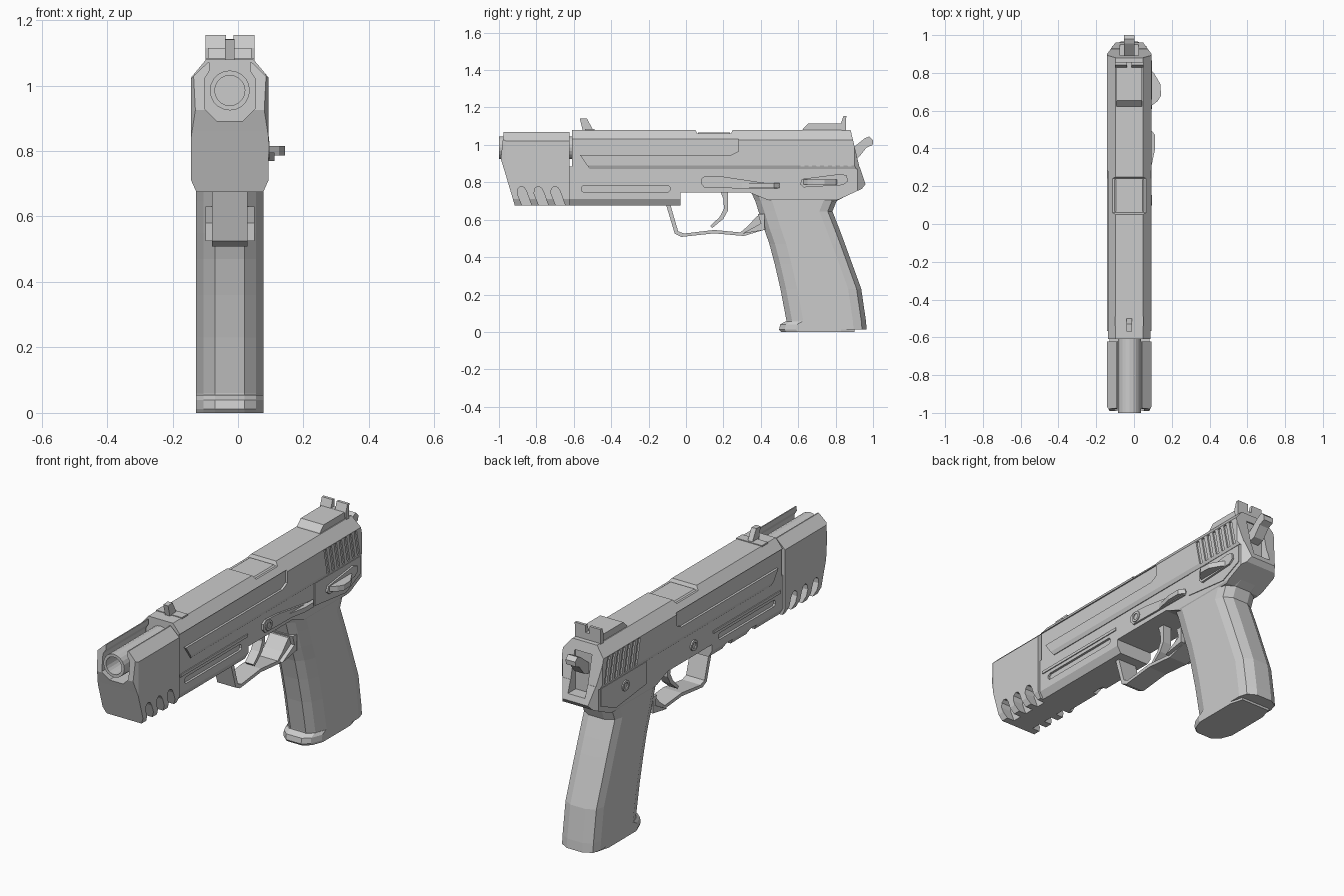
import bpy, bmesh, math
from mathutils import Vector

CX = -0.025  # centre plane of the body
steel = bpy.data.materials.new("plain_grey")
steel.diffuse_color = (0.6, 0.6, 0.6, 1)


def finish(name, bm):
    bmesh.ops.recalc_face_normals(bm, faces=bm.faces)
    me = bpy.data.meshes.new(name)
    bm.to_mesh(me)
    bm.free()
    me.materials.append(steel)
    ob = bpy.data.objects.new(name, me)
    bpy.context.collection.objects.link(ob)
    return ob


def prism(name, pts, axis, a, b):
    """Extrude a profile along an axis: x takes (y,z), y takes (x,z), z takes (x,y)."""
    bm = bmesh.new()

    def at(p, t):
        v = {'x': (t, p[0], p[1]), 'y': (p[0], t, p[1]), 'z': (p[0], p[1], t)}[axis]
        return bm.verts.new((v[0] + CX, v[1], v[2]))
    lo = [at(p, a) for p in pts]
    hi = [at(p, b) for p in pts]
    bm.faces.new(lo)
    bm.faces.new(hi)
    for i in range(len(pts)):
        j = (i + 1) % len(pts)
        bm.faces.new((lo[i], lo[j], hi[j], hi[i]))
    return finish(name, bm)


def loft(name, levels, back=0.045):
    """Stack rounded sections given as (z, front y, back y)."""
    bm = bmesh.new()
    rings = []
    for z, f, r in levels:
        half = [(0.045, f), (0.08, f + 0.03), (0.103, f + 0.09),
                (0.103, r - 0.07), (0.09, r - 0.025), (back, r)]
        rings.append([bm.verts.new((x + CX, y, z)) for x, y in sym(half)])
    bm.faces.new(rings[0])
    bm.faces.new(rings[-1])
    for p, q in zip(rings, rings[1:]):
        for i in range(len(p)):
            j = (i + 1) % len(p)
            bm.faces.new((p[i], p[j], q[j], q[i]))
    return finish(name, bm)


def sym(half):
    return half + [(-x, v) for x, v in reversed(half)]


def rect(a0, a1, b0, b1):
    return [(a0, b0), (a1, b0), (a1, b1), (a0, b1)]


def circle(u, v, r, n=16):
    return [(u + r * math.cos(2 * math.pi * i / n), v + r * math.sin(2 * math.pi * i / n))
            for i in range(n)]


def boolean(ob, tools, op='DIFFERENCE'):
    bpy.context.view_layer.objects.active = ob
    for t in tools:
        m = ob.modifiers.new("cut", 'BOOLEAN')
        m.operation, m.solver, m.object = op, 'EXACT', t
        bpy.ops.object.modifier_apply(modifier=m.name)
        bpy.data.objects.remove(t, do_unlink=True)


def both_sides(pts, inner, outer=0.2):
    return [prism("cutter", pts, 'x', inner, outer), prism("cutter", pts, 'x', -outer, -inner)]


# Plan outline that trims the rear corners of slide and frame
def plan():
    return prism("trim", sym([(0.118, -1.1), (0.118, 0.90), (0.07, 0.965)]), 'z', 0.5, 1.2)


# Slide: side profile trimmed by its cross-section
slide = prism("slide", [(-0.61, 0.87), (-0.61, 1.08), (0.88, 1.08), (0.93, 0.87)], 'x', -0.2, 0.2)
section = sym([(0.106, 0.86), (0.118, 0.89), (0.118, 1.025), (0.072, 1.08), (0.072, 1.1)])
boolean(slide, [prism("trim", section, 'y', -1, 1.1), plan()], 'INTERSECT')
cuts = both_sides([(-0.7, 0.945), (0.24, 0.945), (0.28, 0.965), (0.28, 1.032), (-0.7, 1.032)], 0.106)
cuts += both_sides([(-0.7, 0.85), (-0.50, 0.85), (-0.57, 0.95), (-0.7, 0.95)], 0.106)
for i in range(7):  # grip serrations
    y = 0.585 + i * 0.042
    cuts += both_sides([(y, 1.02), (y + 0.02, 1.02), (y + 0.048, 0.885), (y + 0.028, 0.885)], 0.110)
cuts.append(prism("cutter", [(0.04, 1.1), (0.06, 1.06), (0.24, 1.06), (0.26, 1.1)], 'x', -0.2, 0.2))
cuts.append(prism("cutter", rect(-0.05, 0.05, 0.84, 1.03), 'y', 0.885, 1.1))
boolean(slide, cuts)

# Ejection port cover
prism("chamber_block", sym([(0.09, 1.03), (0.088, 1.052), (0.07, 1.066)]), 'y', 0.065, 0.235)

# Muzzle weight, open on top around the barrel
weight = prism("muzzle_weight", [(-0.975, 1.07), (-0.99, 0.925), (-0.97, 0.86), (-0.915, 0.675),
                                 (-0.622, 0.675), (-0.622, 1.07)], 'x', -0.2, 0.2)
section = sym([(0.10, 0.67), (0.118, 0.71), (0.118, 1.022), (0.068, 1.07), (0.068, 1.08)])
front_plan = sym([(0.10, -1.0), (0.118, -0.965), (0.118, -0.6)])
boolean(weight, [prism("trim", section, 'y', -1.1, -0.5),
                 prism("trim", front_plan, 'z', 0.5, 1.2)], 'INTERSECT')
channel = sym([(0.04, 0.892), (0.078, 0.93), (0.078, 1.02), (0.062, 1.045), (0.062, 1.2)])
cuts = [prism("cutter", channel, 'y', -1.1, -0.5)]
for y in (-0.85, -0.76, -0.67):  # side vents
    cuts += both_sides([(y - 0.02, 0.66), (y - 0.052, 0.74), (y - 0.05, 0.765), (y - 0.035, 0.778),
                        (y - 0.015, 0.772), (y - 0.002, 0.75), (y + 0.03, 0.66)], 0.06)
boolean(weight, cuts)

# Barrel
barrel = prism("barrel", circle(0, 0.985, 0.061, 20), 'y', -1.0, -0.5)
boolean(barrel, [prism("cutter", circle(0, 0.985, 0.046, 20), 'y', -1.1, -0.8)])

# Frame
frame = prism("frame", [(-0.622, 0.885), (-0.622, 0.675), (-0.03, 0.675), (-0.03, 0.745),
                        (0.34, 0.745), (0.45, 0.70), (0.80, 0.70), (0.94, 0.765),
                        (0.96, 0.79), (0.928, 0.885)], 'x', -0.2, 0.2)
section = sym([(0.085, 0.66), (0.085, 0.675), (0.106, 0.71), (0.106, 0.9)])
boolean(frame, [prism("trim", section, 'y', -1, 1.1), plan()], 'INTERSECT')
cuts = both_sides([(-0.56, 0.757), (-0.55, 0.748), (-0.095, 0.748), (-0.085, 0.757),
                   (-0.085, 0.773), (-0.095, 0.782), (-0.55, 0.782), (-0.56, 0.773)], 0.094)
for y in (-0.42, -0.22):  # notches under the left edge
    cuts.append(prism("cutter", [(y, 0.66), (y + 0.015, 0.705), (y + 0.065, 0.705), (y + 0.08, 0.66)],
                      'x', -0.2, -0.06))
cuts.append(prism("cutter", rect(-0.05, 0.05, 0.82, 1.03), 'y', 0.885, 1.1))
boolean(frame, cuts)
# Raised ribs along the frame and the rear side panels
for s in (-1, 1):
    prism("frame_rib", rect(-0.60, -0.04, 0.80, 0.815), 'x', s * 0.10, s * 0.111)
    prism("rear_panel", [(0.52, 0.75), (0.78, 0.72), (0.90, 0.775), (0.90, 0.868), (0.52, 0.868)],
          'x', s * 0.09, s * 0.110)

# Grip and magazine base
loft("grip", [(0.012, 0.537, 0.966), (0.06, 0.537, 0.962), (0.23, 0.505, 0.937),
              (0.36, 0.475, 0.89), (0.47, 0.446, 0.85), (0.55, 0.418, 0.82),
              (0.645, 0.388, 0.783), (0.70, 0.37, 0.805), (0.755, 0.345, 0.91)])
loft("magazine_base", [(0, 0.508, 0.90), (0.012, 0.498, 0.90), (0.04, 0.503, 0.90),
                       (0.055, 0.53, 0.90)], 0.085)

# Trigger guard, its rear brace and the trigger
prism("trigger_guard", [(-0.108, 0.685), (-0.06, 0.525), (-0.025, 0.508), (0.15, 0.527), (0.31, 0.513),
                        (0.43, 0.55), (0.43, 0.63), (0.38, 0.62), (0.33, 0.565), (0.29, 0.532),
                        (0.15, 0.545), (-0.01, 0.526), (-0.042, 0.538), (-0.085, 0.685)],
      'x', -0.054, 0.054)
prism("guard_brace", [(0.30, 0.525), (0.42, 0.545), (0.42, 0.63), (0.385, 0.63), (0.40, 0.58)],
      'x', -0.075, 0.075)
prism("trigger", [(0.18, 0.76), (0.225, 0.76), (0.225, 0.65), (0.20, 0.605), (0.14, 0.555),
                  (0.13, 0.566), (0.18, 0.615), (0.203, 0.66), (0.20, 0.71)], 'x', -0.025, 0.025)

# Slide release lever
prism("slide_release", [(0.082, 0.79), (0.10, 0.77), (0.49, 0.765), (0.50, 0.785), (0.40, 0.80),
                        (0.20, 0.83), (0.105, 0.835), (0.082, 0.82)], 'x', 0.09, 0.116)
prism("release_tab", [(0.114, 0.29), (0.137, 0.40), (0.137, 0.47), (0.114, 0.50)], 'z', 0.77, 0.795)

# Safety lever
prism("safety_lever", [(0.61, 0.79), (0.63, 0.773), (0.84, 0.785), (0.865, 0.805), (0.86, 0.835),
                       (0.83, 0.845), (0.62, 0.818)], 'x', 0.09, 0.120)
prism("safety_tab", [(0.11, 0.62), (0.15, 0.65), (0.168, 0.68), (0.165, 0.74), (0.13, 0.80),
                     (0.11, 0.815)], 'z', 0.787, 0.815)

# Pivot pins
for y, z, x in ((0.125, 0.802, 0.121), (0.125, 0.802, -0.114), (0.70, 0.81, -0.117)):
    pin = prism("pivot_pin", circle(y, z, 0.028), 'x', math.copysign(0.08, x), x)
    a = math.copysign(0.006, x)
    boolean(pin, [prism("cutter", circle(y, z, 0.016), 'x', x - a, x + a)])

# Hammer
prism("hammer", [(0.875, 0.92), (0.925, 0.935), (0.965, 0.985), (0.998, 1.0), (1.0, 1.025),
                 (0.98, 1.045), (0.955, 1.035), (0.875, 0.97)], 'x', -0.028, 0.028)

# Sights
prism("rear_sight_base", [(0.62, 1.07), (0.625, 1.085), (0.655, 1.115), (0.84, 1.115), (0.85, 1.07)],
      'x', -0.067, 0.067)
rear = prism("rear_sight", [(0.832, 1.075), (0.828, 1.115), (0.842, 1.155), (0.857, 1.155),
                            (0.855, 1.075)], 'x', -0.075, 0.075)
boolean(rear, [prism("cutter", rect(-0.012, 0.012, 1.116, 1.2), 'y', 0.7, 1.0)])
prism("front_sight", [(-0.55, 1.07), (-0.568, 1.14), (-0.53, 1.142), (-0.492, 1.07)], 'x', -0.014, 0.014)
prism("front_sight_base", rect(-0.075, 0.075, 1.065, 1.084), 'y', -0.54, -0.49)
